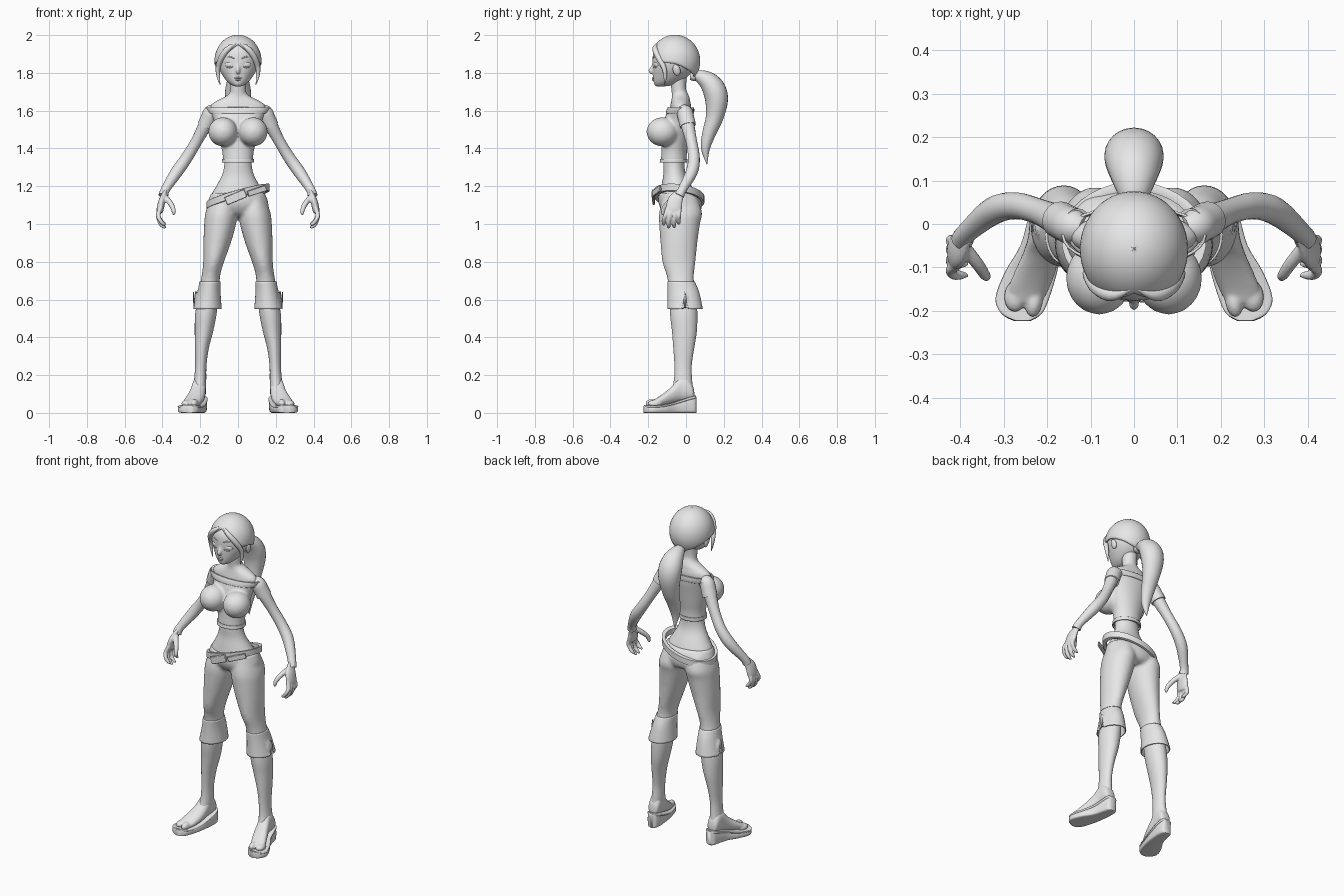
import bpy, bmesh, math
from mathutils import Vector, Matrix

grey = bpy.data.materials.new("plain grey")
grey.diffuse_color = (0.8, 0.8, 0.8, 1)


def smooth_rows(rows, n):
    """Catmull-Rom interpolation of rows of numbers."""
    out = []
    for i in range(len(rows) - 1):
        quad = (rows[max(i - 1, 0)], rows[i], rows[i + 1], rows[min(i + 2, len(rows) - 1)])
        for k in range(n):
            t = k / n
            out.append([0.5 * (2 * b + (c - a) * t + (2 * a - 5 * b + 4 * c - d) * t * t
                               + (3 * b - a - 3 * c + d) * t ** 3) for a, b, c, d in zip(*quad)])
    out.append(list(rows[-1]))
    return out


def skin(name, rings, cap=True):
    """Surface through rings of equal length."""
    bm = bmesh.new()
    vs = [[bm.verts.new(p) for p in r] for r in rings]
    n = len(vs[0])
    for a, b in zip(vs, vs[1:]):
        for i in range(n):
            bm.faces.new((a[i], a[(i + 1) % n], b[(i + 1) % n], b[i]))
    if cap:
        bm.faces.new(vs[0])
        bm.faces.new(vs[-1])
    return finish(name, bm)


def finish(name, bm):
    bmesh.ops.recalc_face_normals(bm, faces=bm.faces)
    for f in bm.faces:
        f.smooth = True
    for e in bm.edges:
        if len(e.link_faces) == 2 and e.calc_face_angle(0) > math.radians(50):
            e.smooth = False
    me = bpy.data.meshes.new(name)
    bm.to_mesh(me)
    bm.free()
    me.materials.append(grey)
    ob = bpy.data.objects.new(name, me)
    bpy.context.collection.objects.link(ob)
    return ob


def loft(name, rows, n=4, seg=32, cap=True):
    """Stacked horizontal ellipses; row = z, x_left, x_right, y_front, y_back."""
    rings = []
    for z, xl, xr, yf, yb in smooth_rows(rows, n):
        rings.append([((xl + xr) / 2 + (xr - xl) / 2 * math.cos(a), (yf + yb) / 2 + (yb - yf) / 2 * math.sin(a), z)
                      for a in (2 * math.pi * k / seg for k in range(seg))])
    return skin(name, rings, cap)


def sym(rows):
    return [(z, -w, w, f, b) for z, f, b, w in rows]


def tube(name, rows, n=4, seg=16, flat=1.0):
    """Round limb along a path; row = x, y, z, radius. flat scales the x-ish axis."""
    pts = smooth_rows(rows, n)
    rings = []
    for i, p in enumerate(pts):
        d = (Vector(pts[min(i + 1, len(pts) - 1)][:3]) - Vector(pts[max(i - 1, 0)][:3])).normalized()
        v = Vector((0, 1, 0)) if abs(d.y) < 0.9 else Vector((0, 0, 1))
        u = v.cross(d).normalized()
        v = d.cross(u)
        r = max(p[3], 0.001)
        rings.append([Vector(p[:3]) + u * r * flat * math.cos(a) + v * r * math.sin(a)
                      for a in (2 * math.pi * k / seg for k in range(seg))])
    return skin(name, rings)


def ball(name, loc, size, tilt=(0, 0, 0)):
    bm = bmesh.new()
    bmesh.ops.create_uvsphere(bm, u_segments=24, v_segments=14, radius=1)
    rot = Matrix.Rotation(tilt[2], 4, 'Z') @ Matrix.Rotation(tilt[1], 4, 'Y') @ Matrix.Rotation(tilt[0], 4, 'X')
    bm.transform(Matrix.Translation(loc) @ rot @ Matrix.Diagonal((*size, 1)))
    return finish(name, bm)


def mirror(ob):
    ob.modifiers.new("mirror", 'MIRROR').use_mirror_merge = False
    return ob


def solid(ob, t):
    m = ob.modifiers.new("thickness", 'SOLIDIFY')
    m.thickness, m.offset = t, 0
    return ob


def join(name, obs):
    bm = bmesh.new()
    for o in obs:
        bm.from_mesh(o.data)
        bpy.data.objects.remove(o)
    return finish(name, bm)


def fuse(ob, voxel, times):
    """Blend overlapping volumes into one smooth surface."""
    m = ob.modifiers.new("fuse", 'REMESH')
    m.mode, m.voxel_size, m.use_smooth_shade = 'VOXEL', voxel, True
    s = ob.modifiers.new("soften", 'SMOOTH')
    s.factor, s.iterations = 0.5, times
    return ob


# Bare torso with shoulders and neck
loft("torso", sym([
    (1.08, -.12, .05, .13), (1.15, -.135, .05, .14), (1.2, -.13, .03, .115), (1.26, -.12, .0, .084),
    (1.32, -.12, -.008, .072), (1.4, -.115, 0, .078), (1.5, -.105, .01, .1), (1.58, -.09, .025, .14),
    (1.625, -.083, .026, .143), (1.65, -.078, .022, .115), (1.67, -.075, .018, .075),
    (1.69, -.075, .01, .048), (1.72, -.078, 0, .042), (1.79, -.085, .005, .045)]))

# Cropped top with bust, neckline band and sleeves
shirt = loft("shirt", sym([
    (1.33, -.134, .004, .08), (1.38, -.13, .005, .083), (1.44, -.128, .015, .098), (1.5, -.125, .025, .115),
    (1.56, -.112, .035, .132), (1.6, -.098, .038, .152), (1.615, -.093, .036, .155)]))
bust = [ball("bust", (s * .08, -.125, 1.488), (.077, .084, .077)) for s in (-1, 1)]
fuse(join("shirt", [shirt] + bust), .008, 5)
solid(loft("neckline", sym([(1.585, -.104, .039, .148), (1.6, -.101, .041, .157), (1.617, -.094, .04, .164)]),
           cap=False), .006)
solid(loft("shirt_hem", sym([(1.325, -.137, .006, .083), (1.345, -.134, .006, .083)]), cap=False), .005)
mirror(tube("sleeve", [(.115, -.012, 1.605, .03), (.14, -.006, 1.59, .042), (.157, .002, 1.555, .043),
                       (.172, .01, 1.52, .043)]))

# Arms and hands
mirror(tube("arm", [(.13, 0, 1.6, .036), (.165, .005, 1.54, .037), (.218, .028, 1.44, .03), (.272, .042, 1.35, .031),
                    (.325, .03, 1.275, .032), (.383, -.018, 1.185, .024), (.395, -.035, 1.15, .026)]))
parts = [tube("palm", [(.378, -.012, 1.19, .016), (.39, -.035, 1.16, .028), (.403, -.058, 1.12, .041),
                       (.412, -.064, 1.08, .042), (.414, -.066, 1.06, .035)], flat=.45)]
for y0, y1, drop in ((-.095, -.118, .015), (-.075, -.092, .0), (-.054, -.063, .002), (-.036, -.038, .02)):
    parts.append(tube("finger", [(.408, y0, 1.09, .012), (.422, (y0 + y1) / 2, 1.05, .0125),
                                 (.415, y1, 1.01 + drop, .011), (.397, y1, .987 + drop, .01),
                                 (.382, y1, .98 + drop, .004)], seg=10))
parts.append(tube("thumb", [(.39, -.055, 1.145, .016), (.362, -.09, 1.115, .015), (.345, -.115, 1.085, .013),
                            (.34, -.122, 1.06, .01), (.342, -.124, 1.047, .004)], seg=10))
hand = join("hand", parts)
mirror(hand)
fuse(hand, .0045, 2)

# Trousers: pelvis and two legs blended together
pelvis = loft("pelvis", sym([(1.165, -.142, .06, .142), (1.14, -.146, .075, .152), (1.1, -.143, .084, .162),
                             (1.06, -.12, .075, .14), (1.04, -.09, .05, .08)]))
leg_rows = [(1.14, .01, .145, -.125, .06), (1.06, .004, .172, -.142, .085), (1.0, .01, .179, -.142, .074),
            (.9, .038, .183, -.135, .06), (.8, .074, .184, -.125, .05), (.73, .094, .192, -.103, .042),
            (.68, .097, .202, -.094, .045), (.62, .1, .215, -.092, .06)]
right = loft("leg", leg_rows)
left = loft("leg", [(z, -b, -a, f, k) for z, a, b, f, k in leg_rows])
fuse(join("trousers", [pelvis, right, left]), .009, 5)

# Flared cuffs with a slit on the outside
cuff = loft("cuff", [(.695, .096, .201, -.095, .043), (.65, .096, .21, -.094, .063), (.6, .093, .222, -.094, .076),
                     (.55, .089, .235, -.096, .086)], cap=False)
bottom = [v for v in cuff.data.vertices if v.co.z < .551]
max(bottom, key=lambda v: v.co.x).co.z = .64
for v in cuff.data.vertices:
    if .551 < v.co.z < .645 and v.co.x > .1625 and abs(v.co.y + (.015 - (v.co.z - .55) * .1)) < .006:
        v.co.z = .64
mirror(solid(cuff, .006))

# Bare shins
mirror(loft("shin", [(.68, .11, .19, -.08, .04), (.6, .108, .212, -.084, .055), (.52, .114, .227, -.084, .06),
                     (.43, .132, .229, -.074, .057), (.34, .155, .228, -.067, .043), (.25, .167, .227, -.061, .03),
                     (.18, .168, .232, -.063, .032), (.12, .17, .24, -.075, .038)]))


def along_foot(name, rows, power):
    """Foot-shaped body; row = y, x_centre, half_width, z_low, z_high."""
    rings = []
    for y, xc, w, lo, hi in smooth_rows(rows, 4):
        ring = []
        for k in range(24):
            c, s = math.cos(k * math.pi / 12), math.sin(k * math.pi / 12)
            ring.append((xc + w * math.copysign(abs(c) ** power, c), y,
                         (lo + hi) / 2 + (hi - lo) / 2 * math.copysign(abs(s) ** power, s)))
        rings.append(ring)
    return skin(name, rings)


# Feet with split toes
foot = join("foot", [
    along_foot("foot", [(.044, .203, .012, .08, .11), (.036, .203, .03, .07, .145), (.01, .204, .036, .065, .185),
                        (-.03, .207, .037, .06, .19), (-.07, .215, .042, .05, .145), (-.11, .228, .047, .04, .11),
                        (-.15, .243, .047, .032, .082), (-.18, .25, .038, .03, .066)], .9),
    ball("big_toe", (.23, -.178, .05), (.02, .037, .023), (0, 0, .15)),
    ball("toes", (.272, -.165, .048), (.027, .038, .021), (0, 0, .15))])
mirror(foot)
fuse(foot, .005, 3)

# Wedge sandals
mirror(along_foot("wedge_sole", [(.056, .201, .014, 0, .085), (.046, .201, .03, 0, .084), (.01, .203, .038, 0, .075),
                                 (-.05, .214, .044, 0, .056), (-.11, .237, .057, 0, .04), (-.17, .257, .06, 0, .034),
                                 (-.208, .259, .045, 0, .036), (-.224, .257, .018, 0, .037)], .35))
mirror(along_foot("sandal_rim", [(.054, .201, .016, .074, .092), (.044, .201, .034, .073, .091),
                                 (.01, .203, .042, .064, .081), (-.05, .214, .048, .046, .062),
                                 (-.11, .237, .06, .031, .046), (-.17, .257, .062, .025, .04),
                                 (-.206, .259, .047, .027, .042), (-.222, .257, .02, .029, .043)], .5))


# Slanted belt, buckle and loose strap
def belt_z(x, y):
    return 1.142 + .28 * x - .12 * y


rings = []
for rad, dz in ((0, -.02), (.009, -.018), (.009, .018), (0, .02), (-.012, .016), (-.012, -.016), (0, -.02)):
    ring = []
    for k in range(40):
        a = k * math.pi / 20
        x, y = (.158 + rad) * math.cos(a), -.036 + (.124 + rad) * math.sin(a)
        ring.append((x, y, belt_z(x, y) + dz))
    rings.append(ring)
skin("belt", rings, cap=False)


def plate(name, loc, size, tilt, yaw):
    bm = bmesh.new()
    bmesh.ops.create_cube(bm, size=1)
    bm.transform(Matrix.Translation(loc) @ Matrix.Rotation(yaw, 4, 'Z') @ Matrix.Rotation(tilt, 4, 'Y')
                 @ Matrix.Diagonal((*size, 1)))
    ob = finish(name, bm)
    ob.modifiers.new("soft_edge", 'BEVEL').width = .003
    return ob


plate("buckle", (-.012, -.173, 1.142), (.115, .012, .045), -.4, -.05)
plate("belt_strap", (.1, -.155, 1.175), (.11, .01, .032), -.3, .4)

# Head, nose, closed eyes, lips and ears
head = loft("head", sym([
    (1.728, -.156, -.12, .012), (1.735, -.166, -.07, .033), (1.755, -.172, -.025, .058), (1.79, -.175, .02, .084),
    (1.83, -.176, .045, .104), (1.88, -.177, .055, .111), (1.92, -.168, .05, .1), (1.96, -.135, .02, .07),
    (1.98, -.1, -.02, .03)]))
nose = tube("nose", [(0, -.168, 1.86, .007), (0, -.177, 1.83, .009), (0, -.187, 1.811, .012), (0, -.18, 1.797, .008)])
fuse(join("head", [head, nose]), .006, 3)
mirror(ball("eyelid", (.044, -.155, 1.843), (.026, .014, .017), (.1, 0, .25)))
mirror(tube("eyelash", [(.02, -.171, 1.838, .001), (.033, -.17, 1.831, .003), (.05, -.162, 1.829, .004),
                        (.072, -.146, 1.84, .001)], seg=8))
mirror(tube("eyebrow", [(.02, -.175, 1.876, .002), (.045, -.165, 1.885, .004), (.075, -.143, 1.876, .001)], seg=8))
ball("upper_lip", (0, -.172, 1.773), (.018, .008, .005))
ball("lower_lip", (0, -.171, 1.764), (.014, .009, .006))
mirror(ball("ear", (.107, -.05, 1.815), (.01, .02, .03), (.25, .2, 0)))

# Hair shell: pole on top, hairline angle varies around the head
keys = [(50,), (72,), (92,), (96,), (108,), (122,), (130,)]
limits = [r[0] for r in smooth_rows(keys, 8)]
limits = limits + limits[-2:0:-1]
rings = []
for j in range(1, 17):
    ring = []
    for k, lim in enumerate(limits):
        a, t = 2 * math.pi * k / len(limits), math.radians(lim) * j / 16
        ring.append((.121 * math.sin(t) * math.sin(a), -.058 - .13 * math.sin(t) * math.cos(a),
                     1.862 + .136 * math.cos(t)))
    rings.append(ring)
solid(skin("hair", [[(0, -.058, 1.998)] * len(limits)] + rings, cap=False), .007)

# Front locks, hair tie and ponytail
mirror(tube("front_lock", [(.008, -.15, 1.957, .004), (.05, -.164, 1.93, .014), (.085, -.147, 1.885, .016),
                           (.105, -.118, 1.83, .013), (.104, -.11, 1.78, .009), (.094, -.115, 1.735, .001)]))
tube("hair_tie", [(0, .02, 1.785, .022), (0, .04, 1.785, .028), (0, .06, 1.785, .026)])
tube("ponytail", [(0, .04, 1.785, .02), (0, .075, 1.78, .036), (0, .12, 1.752, .053), (0, .152, 1.705, .062),
                  (0, .162, 1.645, .059), (0, .15, 1.56, .046), (0, .122, 1.48, .036), (0, .103, 1.4, .024),
                  (0, .111, 1.315, .001)], flat=1.1, seg=24)
